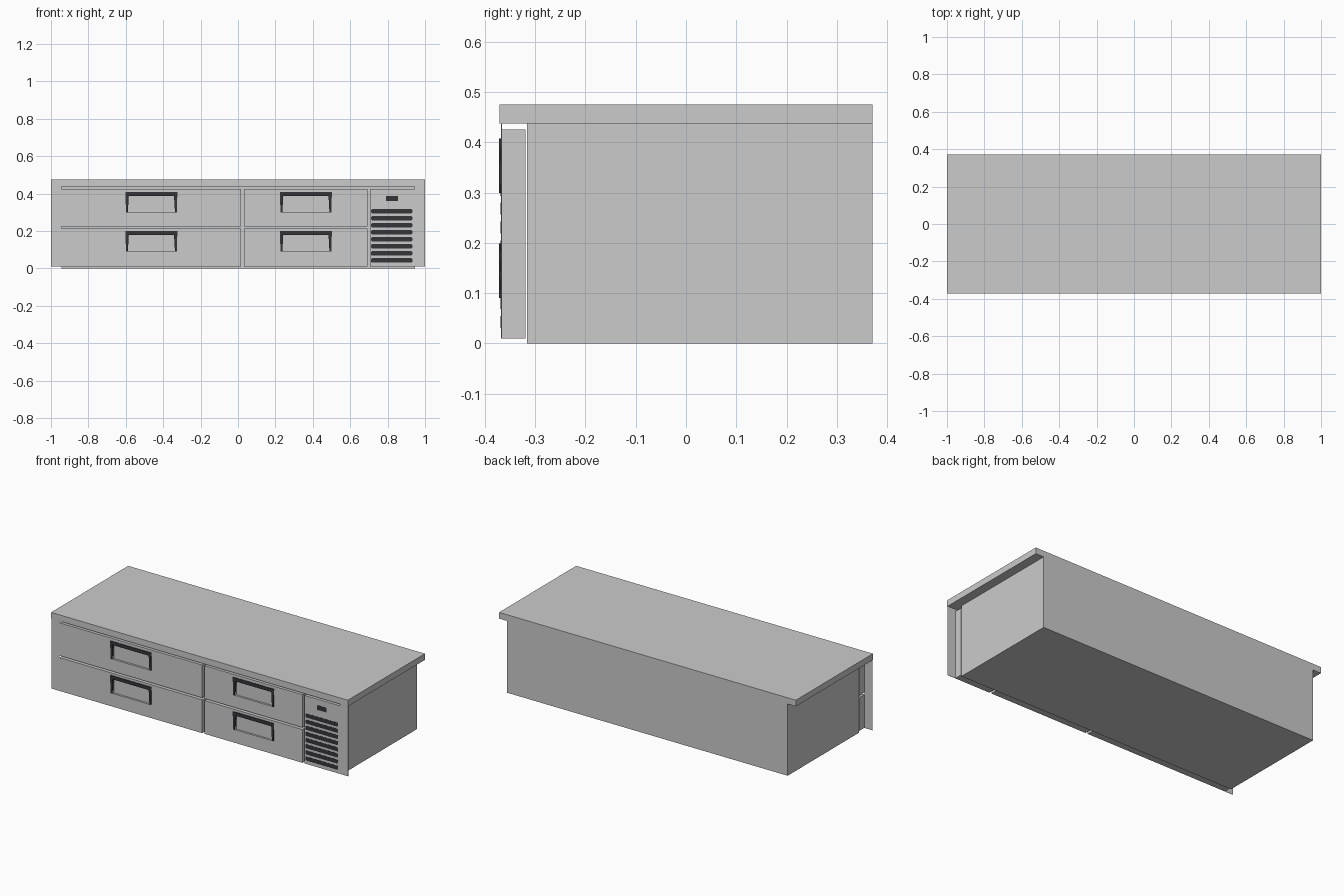
import bpy, bmesh
from mathutils import Vector

if "Cube" in bpy.data.objects:
    bpy.data.objects.remove(bpy.data.objects["Cube"])

dark = bpy.data.materials.new("dark_trim")
dark.diffuse_color = (0.035, 0.035, 0.04, 1)
dark.use_nodes = True
dark.node_tree.nodes["Principled BSDF"].inputs["Base Color"].default_value = dark.diffuse_color
FRONT = -0.368


def prism(name, pts, y0, y1, mat=None):
    """Extrude an x/z outline from y0 (front) to y1 (back)."""
    bm = bmesh.new()
    face = bm.faces.new([bm.verts.new((x, y0, z)) for x, z in pts])
    ext = bmesh.ops.extrude_face_region(bm, geom=[face])
    verts = [v for v in ext["geom"] if isinstance(v, bmesh.types.BMVert)]
    bmesh.ops.translate(bm, verts=verts, vec=Vector((0, y1 - y0, 0)))
    bmesh.ops.recalc_face_normals(bm, faces=bm.faces)
    me = bpy.data.meshes.new(name)
    bm.to_mesh(me)
    bm.free()
    ob = bpy.data.objects.new(name, me)
    bpy.context.collection.objects.link(ob)
    if mat:
        me.materials.append(mat)
    return ob


def box(name, x0, x1, y0, y1, z0, z1, mat=None):
    return prism(name, [(x0, z0), (x1, z0), (x1, z1), (x0, z1)], y0, y1, mat)


# cabinet and overhanging worktop
box("cabinet_body", -0.945, 0.945, -0.316, 0.371, 0, 0.437)
box("worktop", -1, 1, -0.371, 0.371, 0.437, 0.475)

# thin front flanges beyond the cabinet sides
for side, x0, x1 in (("left", -1, -0.945), ("right", 0.945, 1)):
    box(side + "_front_flange", x0, x1, FRONT, FRONT + 0.002, 0.01, 0.437)


# inverted U grip with tapering legs around a shallow finger recess
def handle(name, cx, z0, drawer):
    z1, w = z0 + 0.109, 0.139
    half = [(w, z1), (w - 0.003, z0), (w - 0.013, z0), (w - 0.018, z1 - 0.021)]
    pts = [(cx + x, z) for x, z in half] + [(cx - x, z) for x, z in reversed(half)]
    prism(name, pts, -0.3715, FRONT + 0.008, dark)
    cut = box(name + "_recess_cutter", cx - w + 0.014, cx + w - 0.014,
              FRONT - 0.02, FRONT + 0.012, z0, z1 - 0.012)
    cut.hide_render = True
    cut.hide_viewport = True
    cut.display_type = 'WIRE'
    mod = drawer.modifiers.new("finger_recess", 'BOOLEAN')
    mod.object = cut
    mod.solver = 'EXACT'


# four drawers
for col, x0, x1, cx in (("left", -0.945, 0.016, -0.463), ("right", 0.032, 0.692, 0.363)):
    for row, z0, z1, hz in (("lower", 0.01, 0.213, 0.09), ("upper", 0.225, 0.425, 0.299)):
        d = box(f"{row}_{col}_drawer", x0, x1, FRONT, -0.319, z0, z1)
        handle(f"{row}_{col}_handle", cx, hz, d)

# machine compartment panel with display and vent slots
box("vent_panel", 0.706, 0.945, FRONT, -0.319, 0.01, 0.425)
box("display", 0.79, 0.855, FRONT - 0.001, FRONT + 0.005, 0.36, 0.388, dark)
for i in range(8):
    z, h, c = 0.043 + i * 0.0375, 0.012, 0.005
    a, b = 0.712, 0.932
    prism(f"vent_slot_{i + 1}",
          [(a + c, z - h), (b - c, z - h), (b, z - h + c), (b, z + h - c),
           (b - c, z + h), (a + c, z + h), (a, z + h - c), (a, z - h + c)],
          FRONT - 0.001, FRONT + 0.005, dark)
